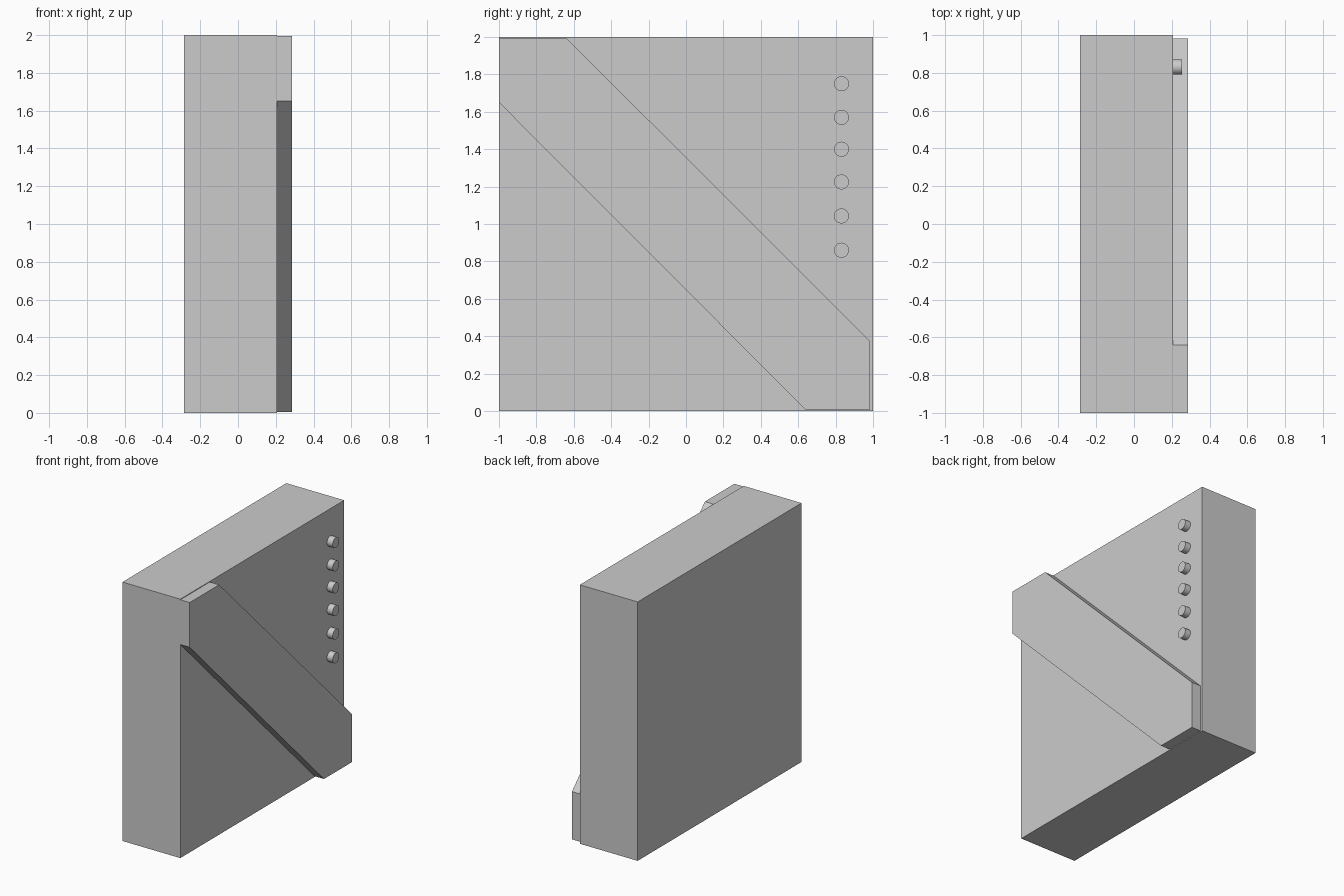
import bpy, bmesh
from math import radians

if "Cube" in bpy.data.objects:
    bpy.data.objects.remove(bpy.data.objects["Cube"])

FACE = 0.207  # x of the panel's right-hand face


def prism(name, outline, x0, x1):
    """Extrude a (y, z) outline from x0 to x1."""
    bm = bmesh.new()
    face = bm.faces.new([bm.verts.new((x0, y, z)) for y, z in outline])
    ext = bmesh.ops.extrude_face_region(bm, geom=[face])
    verts = [v for v in ext["geom"] if isinstance(v, bmesh.types.BMVert)]
    bmesh.ops.translate(bm, verts=verts, vec=(x1 - x0, 0, 0))
    bmesh.ops.recalc_face_normals(bm, faces=bm.faces)
    mesh = bpy.data.meshes.new(name)
    bm.to_mesh(mesh)
    bm.free()
    obj = bpy.data.objects.new(name, mesh)
    bpy.context.collection.objects.link(obj)
    return obj


# Thick square panel
prism("panel", [(-1, 0), (1, 0), (1, 2), (-1, 2)], -0.287, FACE)

# Raised diagonal band with clipped corners
prism("diagonal_band",
      [(-1, 1.65), (0.64, 0.006), (0.982, 0.006), (0.982, 0.375),
       (-0.64, 1.995), (-1, 1.995)], FACE, 0.287)

# Column of round studs
for i, z in enumerate((0.86, 1.043, 1.225, 1.40, 1.57, 1.75)):
    bpy.ops.mesh.primitive_cylinder_add(
        vertices=32, radius=0.04, depth=0.06,
        location=(FACE + 0.018, 0.831, z), rotation=(0, radians(90), 0))
    bpy.context.object.name = f"stud_{i + 1}"
    bpy.ops.object.shade_smooth_by_angle(angle=radians(30))
